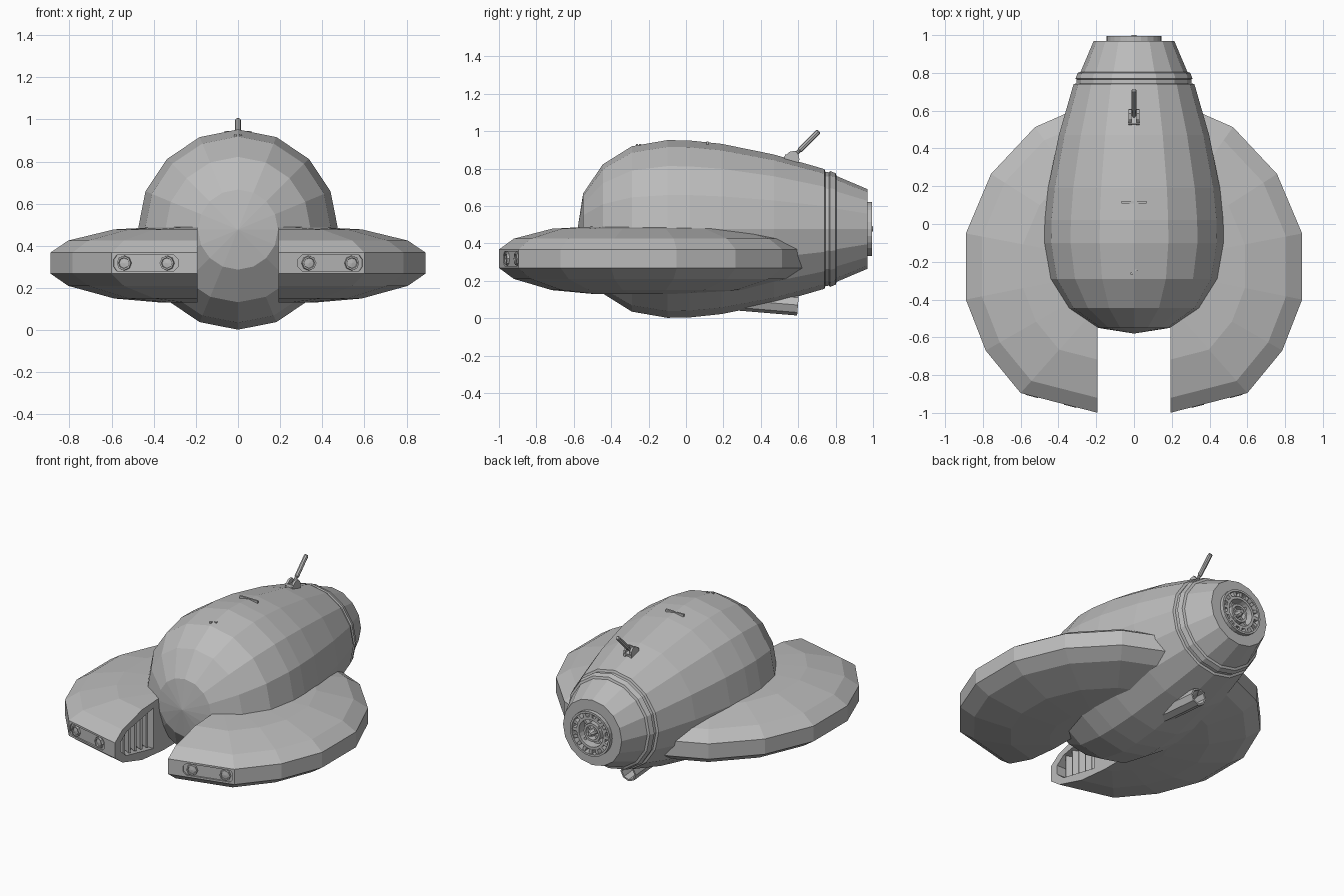
import bpy, bmesh, math
from mathutils import Matrix, Vector

if "Cube" in bpy.data.objects:
    bpy.data.objects.remove(bpy.data.objects["Cube"], do_unlink=True)

grey = bpy.data.materials.new("plain_grey")
grey.use_nodes = True
tone = (0.5, 0.5, 0.5, 1)
grey.diffuse_color = tone
grey.node_tree.nodes["Principled BSDF"].inputs["Base Color"].default_value = tone

AXIS = 0.477            # height of the hull's long axis
T, R = Matrix.Translation, Matrix.Rotation


def finish(name, bm, matrix=Matrix(), mirror=False):
    bmesh.ops.remove_doubles(bm, verts=bm.verts, dist=1e-5)
    bmesh.ops.recalc_face_normals(bm, faces=bm.faces)
    bm.transform(matrix)
    mesh = bpy.data.meshes.new(name)
    bm.to_mesh(mesh)
    bm.free()
    mesh.materials.append(grey)
    ob = bpy.data.objects.new(name, mesh)
    bpy.context.collection.objects.link(ob)
    if mirror:
        ob.modifiers.new("mirror", "MIRROR").use_mirror_merge = False
    return ob


def skin(bm, rings, wrap):
    """Bridge rows of points with quads, dropping collapsed corners."""
    rows = [[bm.verts.new(p) for p in ring] for ring in rings]
    n = len(rows[0])
    for a, b in zip(rows, rows[1:]):
        for i in range(n if wrap else n - 1):
            j = (i + 1) % n
            corners = []
            for v in (a[i], a[j], b[j], b[i]):
                if all((v.co - c.co).length > 1e-6 for c in corners):
                    corners.append(v)
            if len(corners) > 2:
                bm.faces.new(corners)


def lathe(name, profile, n=16, matrix=Matrix(), mirror=False):
    """Turn (y, radius) points about the local y axis."""
    bm = bmesh.new()
    turns = [2 * math.pi * k / n for k in range(n)]
    skin(bm, [[(r * math.sin(t), y, r * math.cos(t)) for t in turns] for y, r in profile], True)
    return finish(name, bm, matrix, mirror)


def prism(name, points, d0, d1, matrix=Matrix(), mirror=False):
    """Extrude an (x, z) outline along local y."""
    bm = bmesh.new()
    face = bm.faces.new([bm.verts.new((a, d0, b)) for a, b in points])
    out = bmesh.ops.extrude_face_region(bm, geom=[face])
    moved = [v for v in out["geom"] if isinstance(v, bmesh.types.BMVert)]
    bmesh.ops.translate(bm, vec=(0, d1 - d0, 0), verts=moved)
    return finish(name, bm, matrix, mirror)


def box(name, size, matrix, mirror=False):
    bm = bmesh.new()
    bmesh.ops.create_cube(bm, size=1, matrix=Matrix.Diagonal((*size, 1)))
    return finish(name, bm, matrix, mirror)


def carve(ob, cutter):
    cutter.hide_render = True
    mod = ob.modifiers.new("cut", "BOOLEAN")
    mod.operation, mod.solver, mod.object = "DIFFERENCE", "EXACT", cutter
    bpy.context.view_layer.objects.active = ob
    bpy.ops.object.modifier_apply(modifier=mod.name)
    bpy.data.objects.remove(cutter, do_unlink=True)


# Hull: faceted egg with a collar groove, tail cone and engine recess
hull_profile = [(-.58, 0), (-.55, .19), (-.445, .345), (-.29, .442), (-.10, .475),
                (.02, .473), (.19, .455), (.47, .398), (.74, .32), (.745, .305),
                (.765, .303), (.77, .31), (.80, .298), (.805, .283), (.97, .213),
                (.97, .145), (.93, .14), (.93, 0)]
lathe("hull", hull_profile, 16, T((0, 0, AXIS)))

# Wings: half of a faceted lens, sliced flat beside the nose
outline = [(.1, -1.023), (.6, -.895), (.785, -.67), (.89, -.40), (.89, -.05),
           (.757, .265), (.524, .513), (.2, .655), (.05, .69)]
layers = [(0, .49), (.4, .49), (.66, .478), (.905, .425), (1, .368),
          (1, .268), (.905, .21), (.66, .15), (.4, .13), (0, .13)]
MID = -.22
bm = bmesh.new()
skin(bm, [[(x * s, MID + (y - MID) * s, z) for x, y in outline] for s, z in layers], False)
bmesh.ops.remove_doubles(bm, verts=bm.verts, dist=1e-5)
bmesh.ops.bisect_plane(bm, geom=bm.verts[:] + bm.edges[:] + bm.faces[:],
                       plane_co=(.193, 0, 0), plane_no=(1, 0, 0), clear_inner=True)
bmesh.ops.holes_fill(bm, edges=[e for e in bm.edges if e.is_boundary], sides=0)
wing = finish("wings", bm)

# Intake opening in the inner wall of each wing
inner_wall = R(math.pi / 2, 4, "Z")
opening = [(-.94, .29), (-.94, .35), (-.88, .395), (-.6, .445), (-.6, .18), (-.88, .24)]
carve(wing, prism("intake_cutter", opening, -.26, -.1, inner_wall))

# Lamp recess on the front edge of each wing
tilt = math.atan2(.105, .41)
front_edge = T((.44, -.936, .318)) @ R(tilt, 4, "Z")
recess = [(-.16, -.018), (-.14, -.038), (.14, -.038), (.155, -.018),
          (.155, .018), (.14, .038), (-.14, .038), (-.16, .018)]
carve(wing, prism("lamp_cutter", recess, -.1, .01, front_edge))
wing.modifiers.new("mirror", "MIRROR").use_mirror_merge = False

# Lamps: octagonal rims with sunken lenses
for k, side in enumerate((-1, 1)):
    lathe(f"lamps_{k + 1}", [(.012, .036), (-.003, .034), (-.003, .026), (.004, .024), (.001, 0)],
          8, front_edge @ T((side * .105, 0, 0)), True)

# Intake slats
for k in range(5):
    y = -.87 + k * .06
    half = .075 + k * .011
    box(f"intake_slats_{k + 1}", (.05, .014, 2 * half),
        T((.232, y, .317)) @ R(.5, 4, "Z"), True)

# Engine: rim, teeth, inner rings, spokes and hub
tail = T((0, 0, AXIS))
lathe("engine_rim", [(.93, .145), (.995, .145), (.995, .132), (.94, .13)], 24, tail)
lathe("engine_inner_ring", [(.93, .105), (.985, .105), (.985, .088), (.93, .085)], 24, tail)
lathe("engine_core_ring", [(.93, .06), (.975, .06), (.975, .045), (.93, .043)], 16, tail)
lathe("engine_hub", [(.93, .025), (.985, .022), (1.0, .012), (1.0, 0)], 8, tail)
for k in range(16):
    turn = R(2 * math.pi * k / 16, 4, "Y")
    box(f"engine_tooth_{k + 1}", (.02, .05, .03), tail @ turn @ T((0, .963, .118)))
for k in range(4):
    turn = R(math.pi * (2 * k + 1) / 4, 4, "Y")
    box(f"engine_spoke_{k + 1}", (.014, .03, .08), tail @ turn @ T((0, .95, .055)))

# Exhaust pipe under the belly
lathe("belly_pipe", [(0, 0), (0, .056), (.36, .056), (.36, .045), (.16, .045), (.16, 0)],
      8, T((0, .24, .1)) @ R(-.083, 4, "X"))

# Aerial: forked mount, pivot and leaning rod
mount = [(.53, .83), (.525, .865), (.555, .89), (.585, .895), (.605, .87), (.605, .82)]
prism("aerial_fork", mount, -.028, -.014, inner_wall, True)
box("aerial_base", (.056, .08, .03), T((0, .565, .85)) @ R(-.27, 4, "X"))
rod_start, rod_end = Vector((0, .56, .85)), Vector((0, .71, 1.0))
rod_path = rod_end - rod_start
length = rod_path.length
lathe("aerial_rod", [(0, 0), (0, .01), (length * .3, .01), (length * .32, .014),
                     (length - .006, .014), (length, .009), (length, 0)],
      8, T(rod_start) @ R(math.pi / 4, 4, "X"))

# Small roof details: a lip and a pair of studs
box("roof_lip", (.13, .012, .016), T((0, .115, .936)))
for k, y in enumerate((-.245, -.262)):
    box(f"roof_stud_{k + 1}", (.012, .01, .012), T((.012 * (-1) ** k, y, .925)))
